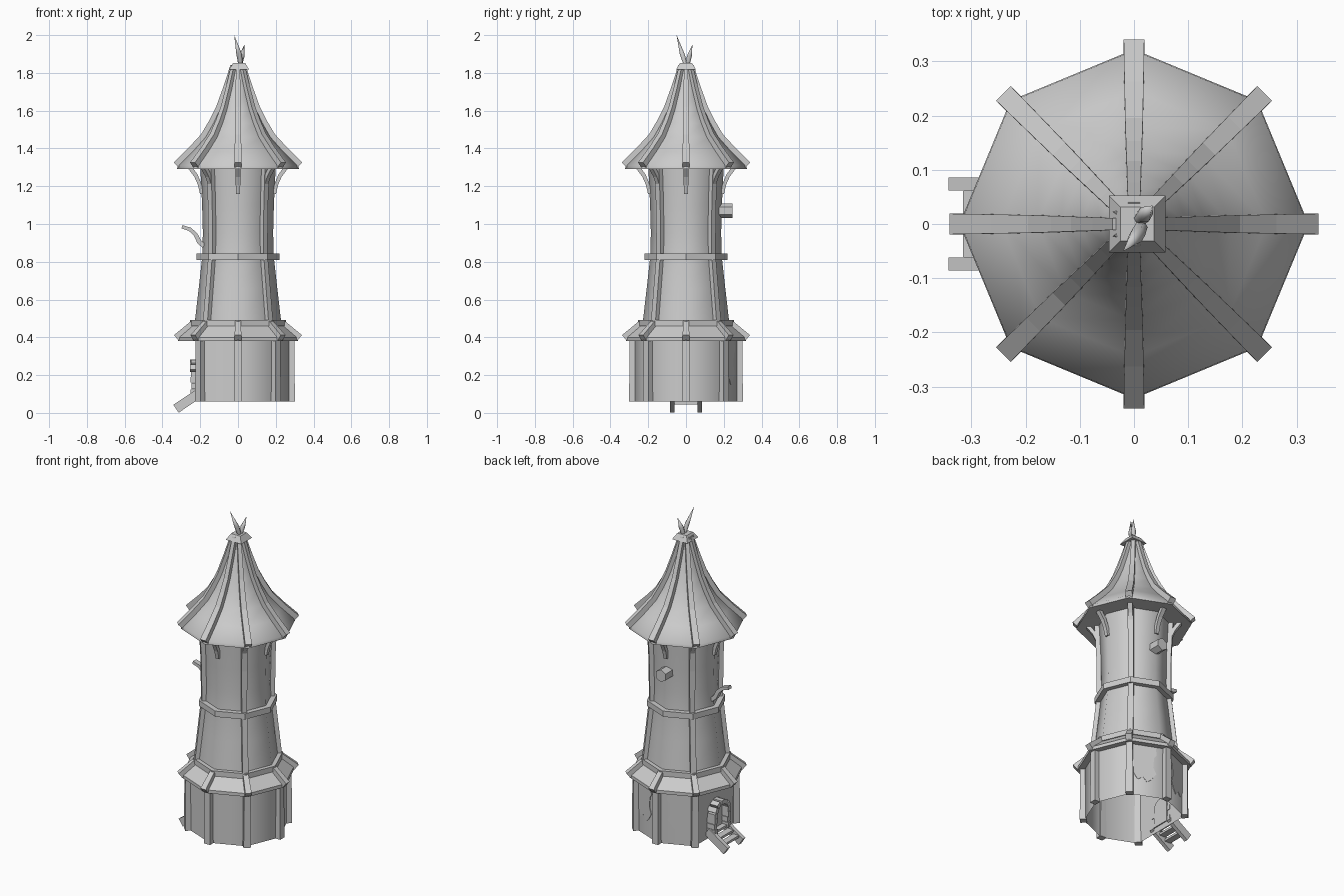
import bpy, bmesh
from math import radians, sin, cos, pi
from mathutils import Vector, Matrix

if "Cube" in bpy.data.objects:
    bpy.data.objects.remove(bpy.data.objects["Cube"])

ALL = range(0, 360, 45)


def finish(name, bm, smooth=None):
    bmesh.ops.recalc_face_normals(bm, faces=bm.faces)
    me = bpy.data.meshes.new(name)
    bm.to_mesh(me)
    bm.free()
    if smooth:
        me.shade_smooth()
        me.set_sharp_from_angle(angle=radians(smooth))
    ob = bpy.data.objects.new(name, me)
    bpy.context.collection.objects.link(ob)
    return ob


def lathe(name, profile, angles=ALL, closed=False, smooth=None):
    """Polygonal rings (r, z) joined around the tower axis."""
    bm = bmesh.new()
    rings = [[bm.verts.new((r * cos(radians(a)), r * sin(radians(a)), z)) for a in angles]
             for r, z in profile]
    pairs = list(zip(rings, rings[1:])) + ([(rings[-1], rings[0])] if closed else [])
    n = len(rings[0])
    for lo, hi in pairs:
        for i in range(n):
            j = (i + 1) % n
            bm.faces.new((lo[i], lo[j], hi[j], hi[i]))
    return finish(name, bm, smooth)


def beam(bm, path, ang, w, t, offset=0.0):
    """Rectangular bar along (r, z) points in the vertical plane at angle ang.
    w and t are (start, end) width and thickness."""
    rot = Matrix.Rotation(radians(ang), 3, 'Z')
    pts = [Vector((r, 0, z)) for r, z in path]
    prev = None
    for i, p in enumerate(pts):
        d = (pts[min(i + 1, len(pts) - 1)] - pts[max(i - 1, 0)]).normalized()
        nrm = Vector((d.z, 0, -d.x))
        f = i / (len(pts) - 1)
        hw = (w[0] + (w[1] - w[0]) * f) / 2
        ht = (t[0] + (t[1] - t[0]) * f) / 2
        ring = [bm.verts.new(rot @ (p + nrm * ht * a + Vector((0, hw * b + offset, 0))))
                for a, b in ((1, 1), (1, -1), (-1, -1), (-1, 1))]
        if prev:
            for k in range(4):
                bm.faces.new((prev[k], prev[(k + 1) % 4], ring[(k + 1) % 4], ring[k]))
        else:
            bm.faces.new(ring)
        prev = ring
    bm.faces.new(prev)


def beams(name, path, angles, w, t):
    bm = bmesh.new()
    for a in angles:
        beam(bm, path, a, w, t)
    return finish(name, bm)


def box(bm, loc, size, rx=0.0):
    m = (Matrix.Translation(loc) @ Matrix.Rotation(rx, 4, 'X')
         @ Matrix.Diagonal((*size, 1)))
    bmesh.ops.create_cube(bm, size=1, matrix=m)


# Ground storey: octagon with the door side flattened, open below
no_door = [a for a in ALL if a != 180]
lathe("base_wall", [(0.278, 0.06), (0.278, 0.41)], no_door, smooth=50)
beams("base_posts", [(0.282, 0.06), (0.282, 0.40)], no_door, (0.042, 0.036), (0.038, 0.034))

# Skirt roof with ribs and collar
lathe("skirt_roof", [(0.225, 0.385), (0.318, 0.38), (0.318, 0.40), (0.235, 0.47)])
beams("skirt_ribs", [(0.327, 0.398), (0.235, 0.475)], ALL, (0.036, 0.03), (0.036, 0.034))
lathe("lower_collar", [(0.215, 0.46), (0.253, 0.46), (0.253, 0.492), (0.215, 0.492)], closed=True)

# Upper storeys
lathe("tower_wall", [(0.23, 0.47), (0.208, 0.66), (0.19, 0.82), (0.186, 0.95),
                     (0.19, 1.1), (0.2, 1.31)], smooth=50)
lathe("middle_collar", [(0.18, 0.81), (0.221, 0.81), (0.221, 0.845), (0.18, 0.845)], closed=True)
diagonals = range(45, 360, 90)
beams("lower_tower_posts", [(0.233, 0.48), (0.196, 0.82)], diagonals, (0.034, 0.03), (0.026, 0.026))
beams("upper_tower_posts", [(0.193, 0.84), (0.196, 1.1), (0.206, 1.3)], diagonals,
      (0.03, 0.034), (0.026, 0.026))
beams("eave_brackets", [(0.192, 1.16), (0.203, 1.21), (0.222, 1.255), (0.255, 1.3)], ALL,
      (0.022, 0.028), (0.018, 0.022))

# Bell-shaped main roof with ribs
lathe("main_roof", [(0.19, 1.3), (0.322, 1.292), (0.32, 1.31), (0.245, 1.385), (0.178, 1.46),
                    (0.135, 1.535), (0.1, 1.61), (0.062, 1.72), (0.027, 1.84)], smooth=50)
beams("roof_ribs", [(0.327, 1.312), (0.25, 1.39), (0.183, 1.465), (0.14, 1.54), (0.104, 1.615),
                    (0.066, 1.725), (0.03, 1.84)], ALL, (0.038, 0.022), (0.038, 0.02))

# Square cap and two spikes
bm = bmesh.new()
bmesh.ops.create_cone(bm, cap_ends=True, segments=4, radius1=0.074, radius2=0.044, depth=0.035,
                      matrix=Matrix.Translation((0.006, 0, 1.836)) @ Matrix.Rotation(pi / 4, 4, 'Z'))
finish("roof_cap", bm)

bm = bmesh.new()
for base, mid, tip in (((0.014, -0.002, 1.84), (0.006, -0.02, 1.9), (-0.02, -0.05, 2.0)),
                       ((0.01, 0.008, 1.84), (0.02, 0.018, 1.89), (0.034, 0.034, 1.95))):
    rings = []
    for c, r in ((base, 0.012), (mid, 0.015)):
        rings.append([bm.verts.new(Vector(c) + Vector((r * cos(k * pi / 3), r * sin(k * pi / 3), 0)))
                      for k in range(6)])
    top = bm.verts.new(tip)
    for k in range(6):
        j = (k + 1) % 6
        bm.faces.new((rings[0][k], rings[0][j], rings[1][j], rings[1][k]))
        bm.faces.new((rings[1][k], rings[1][j], top))
finish("roof_spikes", bm, 65)

# Pipe at the back and curved arm above the door
bm = bmesh.new()
bmesh.ops.create_cone(bm, cap_ends=True, segments=6, radius1=0.038, radius2=0.038, depth=0.075,
                      matrix=Matrix.Translation((0, 0.208, 1.07)) @ Matrix.Rotation(pi / 2, 4, 'X'))
finish("back_pipe", bm)
beams("door_arm", [(0.18, 0.885), (0.205, 0.905), (0.225, 0.945), (0.255, 0.972), (0.297, 0.985)],
      [180], (0.034, 0.03), (0.026, 0.018))

# Door with its stone arch
bm = bmesh.new()
box(bm, (-0.2, 0, 0.15), (0.02, 0.11, 0.11))
bmesh.ops.create_cone(bm, cap_ends=True, segments=14, radius1=0.055, radius2=0.055, depth=0.02,
                      matrix=Matrix.Translation((-0.2, 0, 0.205)) @ Matrix.Rotation(pi / 2, 4, 'Y'))
finish("door", bm)
bm = bmesh.new()
for k in range(7):
    a = pi * k / 6
    box(bm, (-0.224, 0.064 * cos(a), 0.205 + 0.064 * sin(a)),
        (0.058 if k % 2 else 0.05, 0.026, 0.03), a)
for s in (-1, 1):
    for k in range(3):
        box(bm, (-0.222, s * 0.064, 0.175 - k * 0.033), (0.05 if k % 2 else 0.058, 0.026, 0.03))
finish("door_arch", bm)

# Entrance steps
bm = bmesh.new()
for s in (-1, 1):
    beam(bm, [(0.328, 0.022), (0.2, 0.108)], 180, (0.024, 0.024), (0.05, 0.05), s * 0.074)
for x, z in ((-0.295, 0.052), (-0.258, 0.077), (-0.222, 0.102)):
    box(bm, (x, 0, z), (0.04, 0.13, 0.014))
finish("entrance_steps", bm)

# Ragged plaster patches on the two back walls (u along wall, z up)
ragged = [(-0.045, 0.38), (-0.05, 0.33), (-0.035, 0.31), (-0.03, 0.25), (-0.048, 0.21),
          (-0.02, 0.17), (0.005, 0.15), (0.03, 0.18), (0.06, 0.16), (0.085, 0.2), (0.085, 0.38)]
bm = bmesh.new()
for ang, flip in ((112.5, 1), (67.5, -1)):
    rot = Matrix.Rotation(radians(ang), 3, 'Z')
    d = 0.278 * cos(pi / 8) + 0.003
    face = bm.faces.new([bm.verts.new(rot @ Vector((d, flip * u, z))) for u, z in ragged])
    ext = bmesh.ops.extrude_face_region(bm, geom=[face])
    bmesh.ops.translate(bm, vec=rot @ Vector((-0.006, 0, 0)),
                        verts=[v for v in ext["geom"] if isinstance(v, bmesh.types.BMVert)])
finish("plaster_patches", bm)
